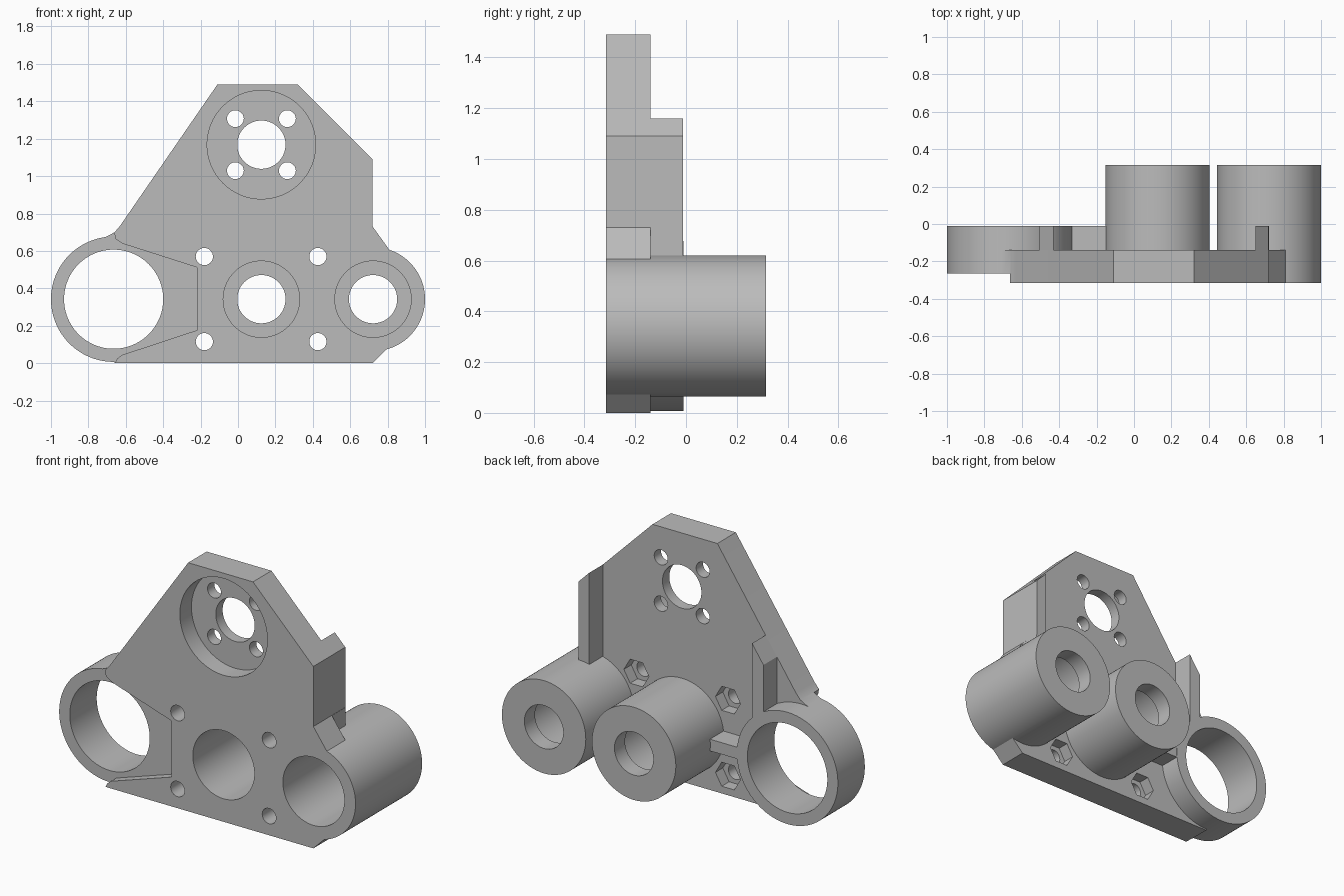
import bpy
import bmesh
from math import cos, sin, pi, radians

if "Cube" in bpy.data.objects:
    bpy.data.objects.remove(bpy.data.objects["Cube"], do_unlink=True)

grey = bpy.data.materials.new("plain grey")
grey.use_nodes = True
COLOUR = (0.5, 0.5, 0.5, 1)
grey.diffuse_color = COLOUR
grey.node_tree.nodes["Principled BSDF"].inputs["Base Color"].default_value = COLOUR

FRONT, BACK, RIB_BACK, TUBE_BACK = -0.315, -0.14, -0.012, 0.315
RING_FRONT = -0.265
AXIS_Z = 0.342


def circle(x, z, r, sides=96, turn=0):
    return [(x + r * cos(2 * pi * i / sides + turn), z + r * sin(2 * pi * i / sides + turn))
            for i in range(sides)]


def box(x0, x1, z0, z1):
    return [(x0, z0), (x1, z0), (x1, z1), (x0, z1)]


def prism(name, outline, y0, y1):
    """Extrude an x-z outline from y0 to y1."""
    bm = bmesh.new()
    face = bm.faces.new([bm.verts.new((x, y0, z)) for x, z in outline])
    side = bmesh.ops.extrude_face_region(bm, geom=[face])
    moved = [v for v in side["geom"] if isinstance(v, bmesh.types.BMVert)]
    bmesh.ops.translate(bm, verts=moved, vec=(0, y1 - y0, 0))
    bmesh.ops.recalc_face_normals(bm, faces=bm.faces)
    mesh = bpy.data.meshes.new(name)
    bm.to_mesh(mesh)
    bm.free()
    mesh.materials.append(grey)
    obj = bpy.data.objects.new(name, mesh)
    bpy.context.collection.objects.link(obj)
    return obj


def combine(target, other, operation):
    mod = target.modifiers.new(operation, "BOOLEAN")
    mod.operation, mod.solver, mod.object = operation, "EXACT", other
    bpy.context.view_layer.objects.active = target
    bpy.ops.object.modifier_apply(modifier=mod.name)
    bpy.data.objects.remove(other, do_unlink=True)


def add(name, outline, y0, y1):
    combine(body, prism(name, outline, y0, y1), "UNION")


def cut(name, outline, y0, y1):
    combine(body, prism(name, outline, y0, y1), "DIFFERENCE")


# Main plate, with the fillet that blends into the clamp ring
plate = [(-0.11, 1.49), (0.32, 1.49), (0.72, 1.09), (0.72, 0.73), (0.81, 0.605),
         (0.80, 0.08), (0.72, 0), (-0.66, 0), (-0.75, 0.3), (-0.755, 0.66),
         (-0.70, 0.678), (-0.66, 0.70), (-0.63, 0.735)]
body = prism("mounting_plate", plate, FRONT, BACK)

# Stiffening ribs that follow the plate edge
for x0, x1, low in ((0.65, 0.72, 0.5), (-0.505, -0.43, 0.55)):
    rib = prism("edge_rib", plate, BACK - 0.02, RIB_BACK)
    combine(rib, prism("rib_limit", box(x0, x1 + 0.0005, low, 1.4), -1, 1), "INTERSECT")
    combine(body, rib, "UNION")
add("bridge_rib", box(-0.4, -0.1, AXIS_Z - 0.035, AXIS_Z + 0.035), BACK - 0.02, RIB_BACK)

# Clamp ring and the two bearing tubes
add("clamp_ring", circle(-0.665, AXIS_Z, 0.335, 128), FRONT + 0.01, RIB_BACK + 0.002)
for x in (0.125, 0.722):
    add("bearing_tube", circle(x, AXIS_Z, 0.278), FRONT, TUBE_BACK)

# Shallow wedge step in the front, around the ring
cut("wedge_step", [(-1.2, 0.8), (-0.7, 0.8), (-0.66, 0.69), (-0.655, 0.665), (-0.62, 0.64),
                   (-0.22, 0.512), (-0.22, 0.176), (-0.62, 0.044), (-0.645, 0.025),
                   (-0.66, -0.005), (-0.7, -0.1), (-1.2, -0.1)], -0.5, RING_FRONT)
cut("ring_bore", circle(-0.665, AXIS_Z, 0.265), -1, 1)

# Stepped tube bores
for x in (0.125, 0.722):
    cut("bearing_seat", circle(x, AXIS_Z, 0.204), -1, TUBE_BACK - 0.1)
    cut("shaft_hole", circle(x, AXIS_Z, 0.129), -1, 1)

# Motor recess with its shaft and screw holes
MOTOR_X, MOTOR_Z = 0.125, 1.168
cut("motor_recess", circle(MOTOR_X, MOTOR_Z, 0.29), -1, FRONT + 0.11)
cut("motor_hole", circle(MOTOR_X, MOTOR_Z, 0.129), -1, 1)
for sx in (-1, 1):
    for sz in (-1, 1):
        cut("screw_hole", circle(MOTOR_X + sx * 0.139, MOTOR_Z + sz * 0.139, 0.045, 32), -1, 1)

# Bolt holes with hexagonal nut pockets in the back
for x in (-0.18, 0.427):
    for z in (0.115, 0.57):
        cut("bolt_hole", circle(x, z, 0.046, 32), -1, 1)
        cut("nut_pocket", circle(x, z, 0.083, 6), BACK - 0.07, BACK + 0.1)

# Smooth round walls, sharp edges
bpy.ops.object.select_all(action="DESELECT")
body.select_set(True)
bpy.context.view_layer.objects.active = body
bpy.ops.object.shade_smooth_by_angle(angle=radians(25))
